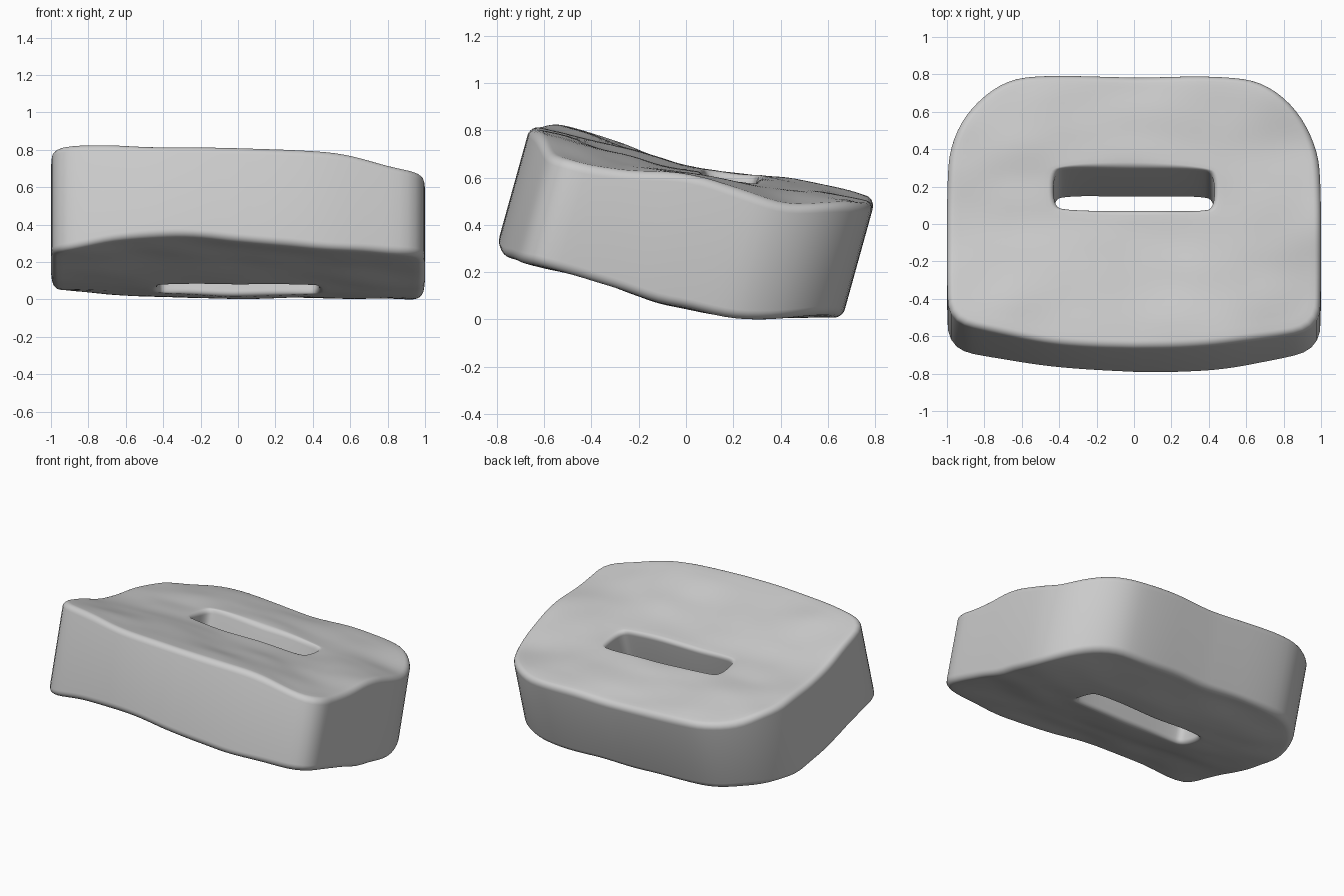
import bpy, bmesh, math
from mathutils import Vector, Matrix, noise

cube = bpy.data.objects.get("Cube")
if cube:
    bpy.data.objects.remove(cube, do_unlink=True)

HALF = 64                      # samples along each mirrored half outline
TILT = math.radians(-15.5)     # the slab leans down towards the back
RIM, LIP = .04, .03            # edge rounding outside and around the slot

# Half outlines in the slab's own plane, from back centre to front centre
SLAB = [(0, .735), (.54, .742), (.72, .695), (.88, .56), (.975, .38), (1, .2),
        (1, -.46), (.99, -.56), (.93, -.63), (.8, -.665), (.5, -.725),
        (.25, -.748), (0, -.752)]
SLOT = [(0, .232), (.36, .232), (.43, .21), (.43, .03), (.36, .01), (0, .01)]

# Surface heights: rows run front to back, columns run from -x to +x
TOP = [(.27, .24, .22, .2, .11),
       (.25, .24, .215, .195, .14),
       (.24, .235, .225, .215, .205),
       (.285, .3, .275, .245, .195),
       (.3, .31, .29, .29, .265)]
BOTTOM = [(-.33, -.275, -.3, -.345, -.34),
          (-.31, -.295, -.315, -.335, -.335),
          (-.31, -.33, -.345, -.345, -.36),
          (-.27, -.3, -.32, -.31, -.32),
          (-.17, -.19, -.21, -.21, -.215)]


def soften(points, rounds=3):
    """Corner cutting that keeps the two end points."""
    for _ in range(rounds):
        cut = [points[0]]
        for a, b in zip(points, points[1:]):
            cut += [a.lerp(b, .25), a.lerp(b, .75)]
        points = cut + [points[-1]]
    return points


def resample(points, count):
    """Evenly spaced points along a polyline, ends included."""
    lengths = [0]
    for a, b in zip(points, points[1:]):
        lengths.append(lengths[-1] + (b - a).length)
    result, k = [], 0
    for i in range(count + 1):
        d = lengths[-1] * i / count
        while k < len(points) - 2 and lengths[k + 1] < d:
            k += 1
        span = lengths[k + 1] - lengths[k]
        result.append(points[k].lerp(points[k + 1], (d - lengths[k]) / span))
    return result


def closed_outline(half):
    side = resample(soften([Vector(p) for p in half]), HALF)
    return side + [Vector((-p.x, p.y)) for p in side[-2:0:-1]]


def spline(values, t):
    """Smooth curve through evenly spaced values, t from 0 to 1."""
    last = len(values) - 1
    t = min(max(t, 0), 1) * last
    i = min(int(t), last - 1)
    f = t - i
    a, b, c, d = (values[min(max(j, 0), last)] for j in range(i - 1, i + 3))
    return b + .5 * f * (c - a + f * (2 * a - 5 * b + 4 * c - d + f * (3 * (b - c) + d - a)))


def height(grid, p, seed):
    """Uneven surface: broad swells plus fine ripples."""
    rows = [spline(row, (p.x + 1) / 2) for row in grid]
    ripple = noise.noise(Vector((p.x * 3, p.y * 5, seed)))
    return spline(rows, (p.y + .73) / 1.46) + .012 * ripple


outer, inner = closed_outline(SLAB), closed_outline(SLOT)


def face_rings(grid, sign, seed, steps=6, spans=18):
    """Rings across one face, from the outer wall to the slot wall."""
    arcs = [math.pi / 2 * i / steps for i in range(steps + 1)]
    # Each station: edge radius to use, 0 at the rim to 1 at the slot, roundness
    stations = [(0, 1 - math.cos(a), RIM * (1 - math.sin(a))) for a in arcs]
    stations += [(i / spans, 1, 0) for i in range(1, spans)]
    stations += [(1, 1 - math.cos(a), LIP * (1 - math.sin(a))) for a in reversed(arcs)]
    rings = []
    for fraction, inset, drop in stations:
        ring = []
        for o, i in zip(outer, inner):
            along = (i - o).normalized()
            start, end = o + along * RIM * inset, i - along * LIP * inset
            p = start.lerp(end, fraction)
            ring.append(Vector((p.x, p.y, height(grid, p, seed) - sign * drop)))
        rings.append(ring)
    return rings


# Top face, slot wall, underside and outer wall form one continuous loop of rings
rings = face_rings(TOP, 1, .3)
rings += reversed(face_rings(BOTTOM, -1, 4.7))

bm = bmesh.new()
lean = Matrix.Rotation(TILT, 4, 'X')
verts = [[bm.verts.new(lean @ p) for p in ring] for ring in rings]
count = len(outer)
for r, ring in enumerate(verts):
    following = verts[(r + 1) % len(verts)]
    for k in range(count):
        n = (k + 1) % count
        bm.faces.new((ring[k], ring[n], following[n], following[k]))
bmesh.ops.recalc_face_normals(bm, faces=bm.faces)

# Centre on the ground
ys = [v.co.y for v in bm.verts]
zs = [v.co.z for v in bm.verts]
bmesh.ops.translate(bm, verts=bm.verts, vec=(0, -(min(ys) + max(ys)) / 2, -min(zs)))

mesh = bpy.data.meshes.new("slotted_slab")
bm.to_mesh(mesh)
bm.free()
slab = bpy.data.objects.new("slotted_slab", mesh)
bpy.context.collection.objects.link(slab)

# Plain grey stone
grey = bpy.data.materials.new("light_grey")
grey.use_nodes = True
color = (.6, .6, .6, 1)
grey.diffuse_color = color
grey.node_tree.nodes["Principled BSDF"].inputs["Base Color"].default_value = color
mesh.materials.append(grey)

bpy.ops.object.select_all(action='DESELECT')
slab.select_set(True)
bpy.context.view_layer.objects.active = slab
bpy.ops.object.shade_smooth_by_angle(angle=math.radians(40))
